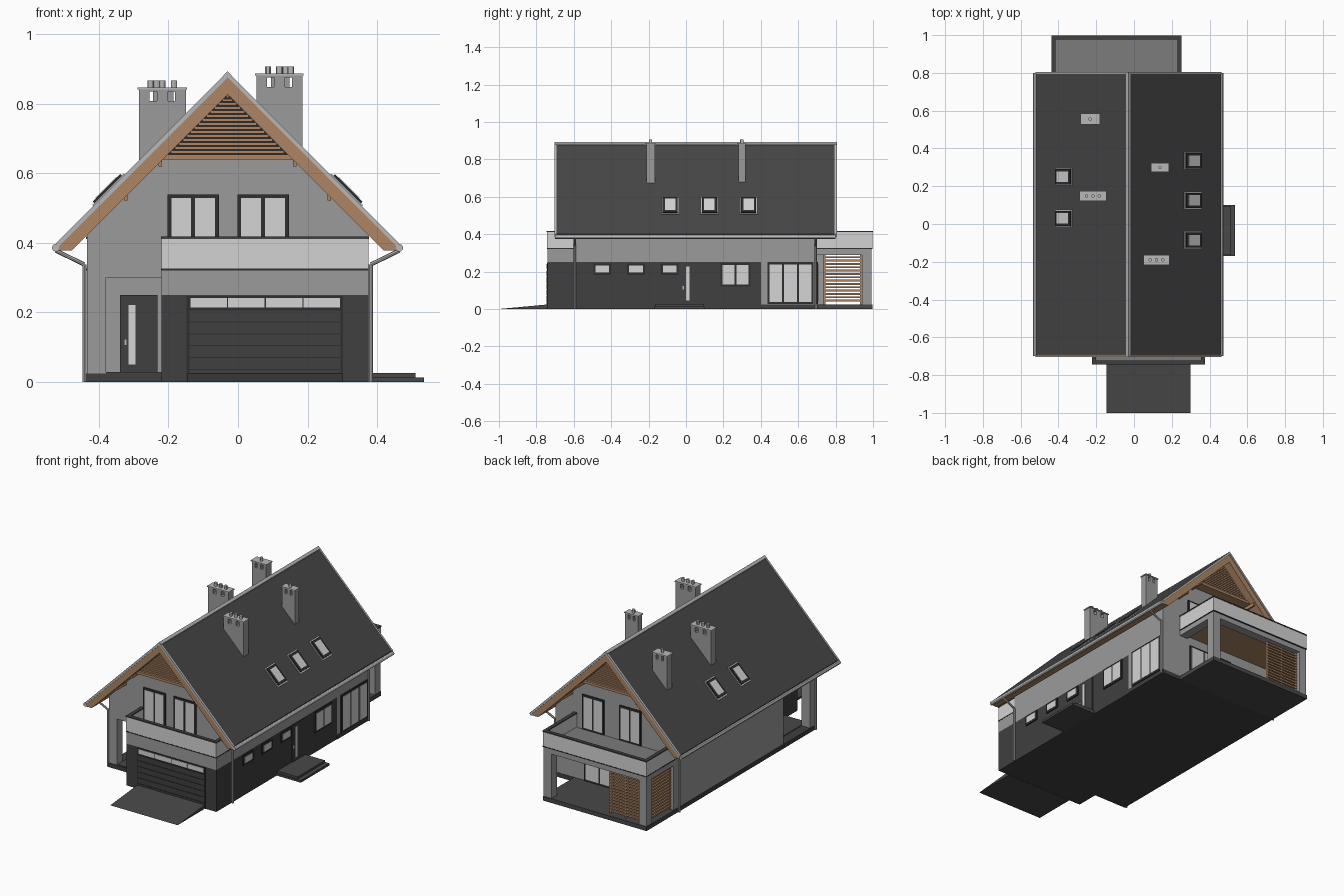
import bpy, bmesh, math
from mathutils import Vector

if "Cube" in bpy.data.objects:
    bpy.data.objects.remove(bpy.data.objects["Cube"])


def material(name, r, g, b):
    m = bpy.data.materials.new(name)
    m.diffuse_color = (r, g, b, 1)
    m.use_nodes = True
    m.node_tree.nodes["Principled BSDF"].inputs["Base Color"].default_value = m.diffuse_color
    return m


ROOF = material("roof_charcoal", 0.062, 0.062, 0.062)
DARK = material("dark_cladding", 0.05, 0.05, 0.052)
BLACK = material("frame_black", 0.028, 0.028, 0.028)
WALL = material("grey_render", 0.33, 0.33, 0.33)
LIGHT = material("light_panel", 0.65, 0.65, 0.65)
TRIM = material("metal_trim", 0.48, 0.48, 0.48)
GLASS = material("pale_glass", 0.66, 0.66, 0.66)
WOOD = material("warm_wood", 0.42, 0.235, 0.13)
PAVE = material("paving", 0.065, 0.065, 0.065)
FLOOR = material("balcony_floor", 0.2, 0.2, 0.2)

CX, RIDGE = -0.03, 0.89   # ridge position; both slopes fall at 45 degrees


def finish(name, bm, mat):
    bmesh.ops.recalc_face_normals(bm, faces=bm.faces)
    me = bpy.data.meshes.new(name)
    bm.to_mesh(me)
    bm.free()
    me.materials.append(mat)
    ob = bpy.data.objects.new(name, me)
    bpy.context.collection.objects.link(ob)
    return ob


def boxes(name, mat, items):
    """One object made of boxes (x0, x1, y0, y1, z0, z1)."""
    bm = bmesh.new()
    for x0, x1, y0, y1, z0, z1 in items:
        vs = bmesh.ops.create_cube(bm, size=1)["verts"]
        for v in vs:
            v.co = (x1 if v.co.x > 0 else x0, y1 if v.co.y > 0 else y0, z1 if v.co.z > 0 else z0)
    return finish(name, bm, mat)


def prism(name, mat, pts, a0, a1, axis="y"):
    """Extrude a profile of (x, z) along y, or of (y, z) along x."""
    bm = bmesh.new()
    f = bm.faces.new([bm.verts.new((u, a0, z) if axis == "y" else (a0, u, z)) for u, z in pts])
    new = bmesh.ops.extrude_face_region(bm, geom=[f])["geom"]
    d = Vector((0, a1 - a0, 0) if axis == "y" else (a1 - a0, 0, 0))
    bmesh.ops.translate(bm, vec=d, verts=[g for g in new if isinstance(g, bmesh.types.BMVert)])
    return finish(name, bm, mat)


def pipes(name, mat, segs, r, sides=12):
    """One object made of round bars between pairs of points."""
    bm = bmesh.new()
    for a, b in segs:
        a, b = Vector(a), Vector(b)
        vs = bmesh.ops.create_cone(bm, cap_ends=True, segments=sides, radius1=r, radius2=r,
                                   depth=(b - a).length)["verts"]
        q = (b - a).to_track_quat("Z", "Y")
        for v in vs:
            v.co = q @ v.co + (a + b) / 2
    ob = finish(name, bm, mat)
    bpy.context.view_layer.objects.active = ob
    ob.select_set(True)
    bpy.ops.object.shade_smooth_by_angle()
    ob.select_set(False)


def plate(side, p, u0, u1, z0, z1, d):
    """Box standing d proud of a wall plane p."""
    return {"front": (u0, u1, p - d, p + .004, z0, z1), "back": (u0, u1, p - .004, p + d, z0, z1),
            "right": (p - .004, p + d, u0, u1, z0, z1)}[side]


def window(name, side, p, u0, u1, z0, z1, panes=1, b=0.011):
    boxes(name + "_frame", BLACK, [plate(side, p, u0, u1, z0, z1, .007)])
    w = (u1 - u0 - b) / panes
    boxes(name + "_glass", GLASS, [plate(side, p, u0 + b + i * w, u0 + (i + 1) * w, z0 + b, z1 - b, .009)
                                   for i in range(panes)])


def chevron(t0, t1, w):
    """Roof-shaped profile between two depths below the roof surface."""
    return [(CX - w, RIDGE - w - t0), (CX, RIDGE - t0), (CX + w, RIDGE - w - t0),
            (CX + w, RIDGE - w - t1), (CX, RIDGE - t1), (CX - w, RIDGE - w - t1)]


# Main walls: gabled upper storey over ground-floor blocks
prism("gabled_upper_walls", WALL, [(-.435, .30), (.375, .30), (.375, .425), (CX, .83), (-.435, .425)], -.60, .70)
boxes("ground_floor_walls", WALL, [(-.435, 0, -.30, .40, .025, .30), (-.435, .375, .40, .70, .025, .30),
                                   (0, .375, -.30, .40, .25, .30), (-.22, .375, -.74, -.30, .25, .322),
                                   (-.435, -.38, -.60, -.55, .025, .30)])
boxes("dark_ground_walls", DARK, [(-.22, .375, -.74, -.30, 0, .25), (0, .375, -.30, .40, 0, .25)])
boxes("plinth", DARK, [(-.438, 0, -.603, .70, 0, .025), (0, .378, .40, .703, 0, .025)])

# Roof: wood underside and barge boards, dark covering, light edging
s = .063
wood = [(CX - .485, RIDGE - .498), (CX, RIDGE - .013), (CX + .485, RIDGE - .498), (CX + .485, .378),
        (CX + .449, .378), (CX, RIDGE - s), (CX - .449, .378), (CX - .485, .378)]
prism("roof_wood_structure", WOOD, wood, -.70, .80)
prism("roof_covering", ROOF, chevron(0, .0135, .49), -.692, .795)
for nm, y in (("front", -.704), ("back", .795)):
    prism(nm + "_roof_edging", TRIM, chevron(-.002, .014, .492), y, y + .011)
prism("ridge_cap", TRIM, chevron(-.004, .004, .012), -.702, .804)
pipes("gutters", TRIM, [((CX + k * .494, -.70, .386), (CX + k * .494, .80, .386)) for k in (-1, 1)], .011)
segs = []
for k in (-1, 1):
    for y in (-.595, .693):
        a, b, c = (CX + k * .494, y, .378), (CX + k * .412, y, .338), (CX + k * .412, y, .0)
        segs += [(a, b), (b, c)]
pipes("downpipes", TRIM, segs, .006, 8)

# Slatted gables and purlin ends
for nm, y, k in (("front", -.60, -1), ("back", .70, 1)):
    span = lambda a, b: tuple(sorted((y + k * a, y + k * b)))
    prism(nm + "_gable_backing", BLACK, [(CX - .187, .642), (CX + .187, .642), (CX, .829)], *span(-.01, .045))
    items = [(CX - .187, CX + .187, *span(0, .06), .64, .655)]
    n, z0, pitch = 15, .658, .0114
    for i in range(n):
        z = z0 + i * pitch
        h = .829 - z - .008
        items.append((CX - h, CX + h, *span(.04, .052), z, z + .0085))
    boxes(nm + "_gable_slats", WOOD, items)
    boxes(nm + "_purlin_ends", WOOD, [(CX + j * w - .005, CX + j * w + .005, *span(0, .09), z, z + .06)
                                      for j in (-1, 1) for w, z in ((.193, .62), (.293, .522))])

# Chimneys with vent openings, cap and pots
for i, (x0, x1, y0, y1, zt, pots) in enumerate([(-.28, -.185, .53, .58, .845, 1), (-.285, -.15, .125, .172, .845, 3),
                                                (.095, .18, .28, .318, .885, 1), (.053, .185, -.212, -.167, .885, 3)]):
    w, zb = x1 - x0, zt - .036
    cuts = [(0, .23), (.38, .62), (.77, 1)]
    boxes(f"chimney_{i+1}", WALL, [(x0, x1, y0, y1, .55, zb), (x0, x1, y0, y1, zt - .009, zt - .004)] +
          [(x0 + a * w, x0 + b * w, y0, y1, zb, zt - .009) for a, b in cuts])
    boxes(f"chimney_cap_{i+1}", TRIM, [(x0 - .004, x1 + .004, y0 - .004, y1 + .004, zt - .004, zt + .002)])
    ym = (y0 + y1) / 2
    xs = [x0 + w * (j + 1) / (pots + 1) for j in range(pots)]
    pipes(f"chimney_pots_{i+1}", TRIM, [((x, ym, zt), (x, ym, zt + .022)) for x in xs], .009)

# Skylights lying on the slopes
for i, (k, y) in enumerate([(1, .335), (1, .125), (1, -.085), (-1, .25), (-1, .03)]):
    w = .34
    for nm, mat, a, b, h in (("surround", TRIM, .064, .047, .006), ("frame", BLACK, .056, .040, .012),
                             ("glass", GLASS, .042, .028, .014)):
        ob = boxes(f"skylight_{nm}_{i+1}", mat, [(-a, a, -b, b, -.005, h)])
        ob.location = (CX + k * w, y, RIDGE - w)
        ob.rotation_euler = (0, k * math.pi / 4, 0)


# Balcony parapets on three sides, with dark coping
def parapet(name, x0, x1, yw, yo, t=.018):
    ya, yb = sorted((yw, yo))
    yi = sorted((yo, yo + (t if yo < yw else -t)))
    for nm, mat, e, z0, z1 in (("base_line", BLACK, .001, .321, .327), ("panels", LIGHT, 0, .327, .411),
                               ("coping", DARK, .002, .411, .418)):
        boxes(f"{name}_{nm}", mat, [(x0 - e, x1 + e, yi[0] - e, yi[1] + e, z0, z1),
                                    (x0 - e, x0 + t + e, ya, yb, z0, z1), (x1 - t - e, x1 + e, ya, yb, z0, z1)])
    boxes(name + "_floor", FLOOR, [(x0 + .005, x1 - .005, ya + .005, yb - .005, .318, .332)])


parapet("front_balcony", -.22, .375, -.60, -.743)
parapet("rear_balcony", -.435, .25, .70, .997)

# Rear terrace: slab, columns, beams, wooden ceiling and slat screens
boxes("terrace_slab", PAVE, [(-.437, .25, .70, .997, 0, .025)])
boxes("terrace_columns", WALL, [(.195, .248, .94, .993, .025, .29), (-.433, -.385, .94, .993, .025, .29),
                                (-.433, -.385, .70, .735, .025, .29)])
boxes("terrace_beams", WALL, [(-.433, .248, .94, .993, .29, .321), (-.433, -.385, .70, .94, .29, .321),
                              (.195, .248, .70, .94, .29, .321)])
boxes("terrace_ceiling", WOOD, [(-.39, .20, .70, .945, .305, .316)])
rows = [.04 + i * .0178 for i in range(14)]
boxes("terrace_slat_screens", WOOD, [(-.385, -.17, .96, .972, z, z + .01) for z in rows] +
      [(-.416, -.404, .735, .94, z, z + .01) for z in rows] +
      [(x, x + .01, .957, .967, .025, .29) for x in (-.385, -.28, -.18)] +
      [(-.411, -.402, y, y + .01, .025, .29) for y in (.735, .93)])

# Windows
for i, x in enumerate((-.203, -.002)):
    window(f"front_balcony_door_{i+1}", "front", -.60, x, x + .148, .332, .54, 2)
for i, x in enumerate((-.195, .05)):
    window(f"rear_balcony_door_{i+1}", "back", .70, x, x + .142, .332, .54, 2)
for i, y in enumerate((-.495, -.315, -.135)):
    window(f"side_small_window_{i+1}", "right", .375, y, y + .095, .183, .243)
window("side_window", "right", .375, .185, .345, .12, .245, 2)
window("side_patio_door", "right", .375, .435, .682, .026, .25, 3)
window("terrace_patio_door", "back", .70, -.12, .18, .026, .25, 3)

# Garage door: stacked panels with a row of panes
boxes("garage_door_surround", BLACK, [plate("front", -.74, -.148, .302, 0, .247, .002)])
boxes("garage_door_panels", DARK, [plate("front", -.74, -.14, .295, .004 + i * .034, .035 + i * .034, .005)
                                   for i in range(6)])
boxes("garage_door_panes", GLASS, [plate("front", -.74, -.137 + i * .1085, -.032 + i * .1085, .214, .241, .005)
                                   for i in range(4)])

# Entrance and side doors with glass strips and handles
boxes("porch_floor", PAVE, [(-.38, -.22, -.60, -.30, .02, .029)])
boxes("doors", DARK, [plate("front", -.30, -.34, -.232, .029, .25, .006), plate("right", .375, -.03, .085, .026, .245, .004)])
boxes("door_glass", GLASS, [plate("front", -.30, -.315, -.295, .05, .222, .008),
                            plate("right", .375, 0, .02, .045, .228, .006)])
boxes("door_handles", TRIM, [plate("front", -.30, -.328, -.32, .105, .123, .012),
                             plate("right", .375, -.02, -.012, .105, .123, .012)])

# Driveway ramp and side steps
prism("driveway_ramp", PAVE, [(-1, 0), (-.743, 0), (-.743, .024)], -.145, .30, "x")
boxes("side_steps", PAVE, [(.37, .535, -.17, .10, 0, .013), (.37, .51, -.165, .095, .013, .026)])
